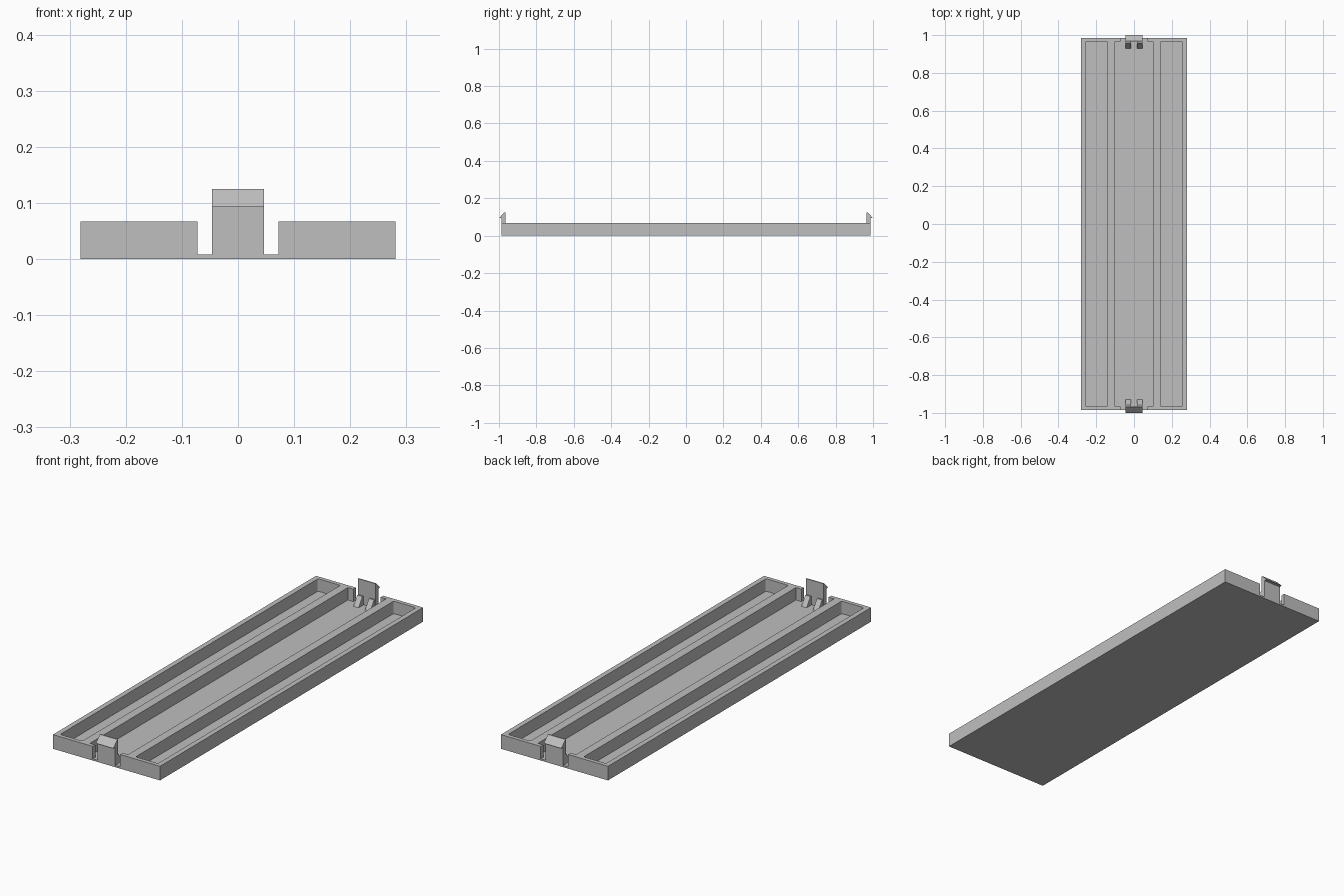
import bpy
import bmesh

cube = bpy.data.objects.get("Cube")
if cube:
    bpy.data.objects.remove(cube, do_unlink=True)

HALF_X, HALF_Y, HEIGHT, FLOOR = 0.281, 0.986, 0.067, 0.008
WALL_Y = 0.967

grey = bpy.data.materials.new("plain grey")
grey.use_nodes = True
colour = (0.52, 0.52, 0.52, 1)
grey.diffuse_color = colour
grey.node_tree.nodes["Principled BSDF"].inputs["Base Color"].default_value = colour


def finish(name, bm):
    bmesh.ops.recalc_face_normals(bm, faces=bm.faces)
    mesh = bpy.data.meshes.new(name)
    bm.to_mesh(mesh)
    bm.free()
    mesh.materials.append(grey)
    obj = bpy.data.objects.new(name, mesh)
    bpy.context.collection.objects.link(obj)
    return obj


def box(name, x0, x1, y0, y1, z0, z1, corner=0):
    """Box between two corners, with optional rounded upright edges."""
    bm = bmesh.new()
    bmesh.ops.create_cube(bm, size=1)
    for v in bm.verts:
        v.co.x = x1 if v.co.x > 0 else x0
        v.co.y = y1 if v.co.y > 0 else y0
        v.co.z = z1 if v.co.z > 0 else z0
    if corner:
        upright = [e for e in bm.edges
                   if abs(e.verts[0].co.z - e.verts[1].co.z) > 0.01]
        bmesh.ops.bevel(bm, geom=upright, offset=corner, segments=3,
                        profile=0.5, affect='EDGES')
    return finish(name, bm)


def prism(name, x0, x1, profile, side):
    """Extrude a (y, z) profile across x; side mirrors it front or back."""
    bm = bmesh.new()
    face = bm.faces.new([bm.verts.new((x0, side * y, z)) for y, z in profile])
    ext = bmesh.ops.extrude_face_region(bm, geom=[face])
    for v in ext["geom"]:
        if isinstance(v, bmesh.types.BMVert):
            v.co.x = x1
    return finish(name, bm)


# Tray body, hollowed by a central channel and two side pockets
body = box("tray_body", -HALF_X, HALF_X, -HALF_Y, HALF_Y, 0, HEIGHT)
cutters = [
    box("channel_cutter", -0.1, 0.1, -WALL_Y, WALL_Y, FLOOR, 0.2),
    box("end_gap_cutter", -0.072, 0.072, -1.1, 1.1, FLOOR, 0.25),
    box("left_pocket_cutter", 0.14, 0.257, -WALL_Y, WALL_Y, FLOOR, 0.2, 0.008),
    box("right_pocket_cutter", -0.257, -0.14, -WALL_Y, WALL_Y, FLOOR, 0.2, 0.008),
]
for cutter in cutters:
    mod = body.modifiers.new(cutter.name, 'BOOLEAN')
    mod.operation = 'DIFFERENCE'
    mod.solver = 'EXACT'
    mod.object = cutter

# Bake the cuts into the body and drop the cutters
bpy.context.view_layer.update()
depsgraph = bpy.context.evaluated_depsgraph_get()
baked = bpy.data.meshes.new_from_object(body.evaluated_get(depsgraph))
body.modifiers.clear()
body.data = baked
for cutter in cutters:
    bpy.data.objects.remove(cutter, do_unlink=True)

# Hooked snap clip with two gussets at each end
clip = [(0.965, FLOOR), (HALF_Y, FLOOR), (HALF_Y, 0.094), (1.0, 0.094),
        (0.97, 0.125), (0.965, 0.125)]
gusset = [(0.965, FLOOR), (0.965, 0.05), (0.957, 0.05), (0.928, FLOOR)]
for end, side in (("front", -1), ("back", 1)):
    prism(end + "_clip", -0.046, 0.046, clip, side)
    prism(end + "_left_gusset", 0.017, 0.044, gusset, side)
    prism(end + "_right_gusset", -0.044, -0.017, gusset, side)
